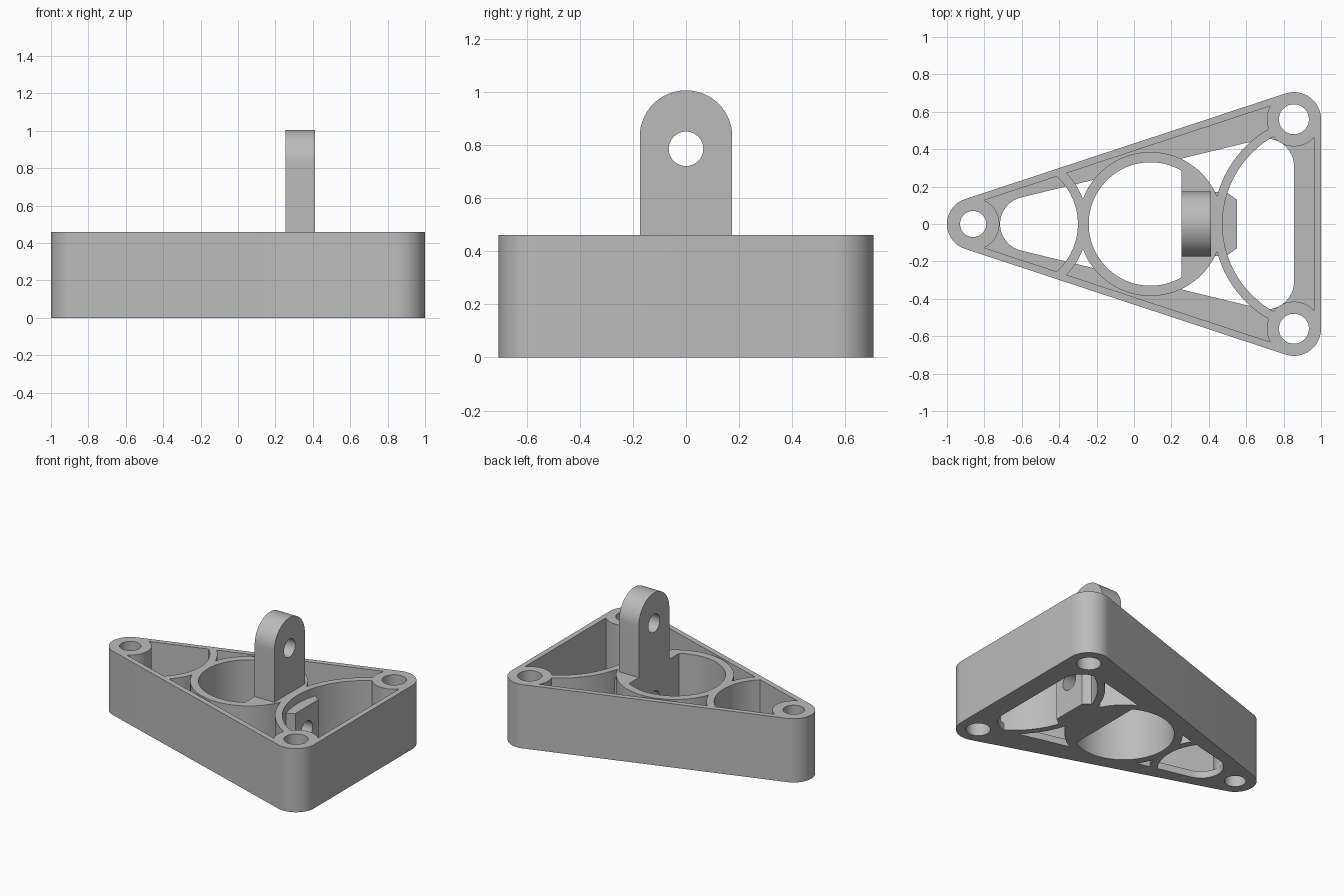
import bpy, bmesh
from math import sin, cos, radians, acos, degrees
from mathutils import Matrix
from mathutils.geometry import convex_hull_2d

if "Cube" in bpy.data.objects:
    bpy.data.objects.remove(bpy.data.objects["Cube"], do_unlink=True)

HEIGHT, FLOOR = 0.46, 0.05
LOW, HIGH = -0.1, 0.6          # cutter overshoot below and above the body
RING = (0.088, 0)
LUG_BACK, LUG_FRONT = 0.255, 0.412

grey = bpy.data.materials.new("light grey")
grey.use_nodes = True
grey.diffuse_color = (0.5, 0.5, 0.5, 1)
grey.node_tree.nodes["Principled BSDF"].inputs["Base Color"].default_value = (0.5, 0.5, 0.5, 1)


def arc(c, r, a0=0, a1=360, n=72):
    last = n if a1 - a0 == 360 else n - 1
    angles = [radians(a0 + (a1 - a0) * i / last) for i in range(n)]
    return [(c[0] + r * cos(a), c[1] + r * sin(a)) for a in angles]


def hull(circles):
    pts = [p for c, r in circles for p in arc(c, r)]
    return [pts[i] for i in convex_hull_2d(pts)]


def prism(name, pts, lo, hi, along_x=False):
    """Extrude an outline along z, or an outline in (y, z) along x."""
    bm = bmesh.new()
    face = bm.faces.new([bm.verts.new((x, y, lo)) for x, y in pts])
    top = bmesh.ops.extrude_face_region(bm, geom=[face])["geom"]
    verts = [g for g in top if isinstance(g, bmesh.types.BMVert)]
    bmesh.ops.translate(bm, verts=verts, vec=(0, 0, hi - lo))
    if along_x:
        turn = Matrix(((0, 0, 1, 0), (1, 0, 0, 0), (0, 1, 0, 0), (0, 0, 0, 1)))
        bm.transform(turn)
    bmesh.ops.recalc_face_normals(bm, faces=bm.faces)
    mesh = bpy.data.meshes.new(name)
    bm.to_mesh(mesh)
    bm.free()
    ob = bpy.data.objects.new(name, mesh)
    bpy.context.collection.objects.link(ob)
    mesh.materials.append(grey)
    return ob


def combine(target, tool, operation="DIFFERENCE"):
    bpy.context.view_layer.objects.active = target
    mod = target.modifiers.new("cut", "BOOLEAN")
    mod.operation, mod.solver, mod.object = operation, "EXACT", tool
    bpy.ops.object.modifier_apply(modifier=mod.name)
    bpy.data.objects.remove(tool, do_unlink=True)


def smooth(ob):
    bpy.ops.object.select_all(action="DESELECT")
    ob.select_set(True)
    bpy.context.view_layer.objects.active = ob
    bpy.ops.object.shade_smooth_by_angle(angle=radians(30))


# Rounded triangular body
corners = [((-0.86, 0), 0.14), ((0.855, 0.56), 0.145), ((0.855, -0.56), 0.145)]
body = prism("triangular_frame", hull(corners), 0, HEIGHT)

# Hollow: deep pocket inside the thin walls, plus a smaller window in the floor
void = prism("pocket_cutter", hull([(c, r - 0.038) for c, r in corners]), FLOOR, HIGH)
window = hull([((-0.57, 0), 0.146), ((0.709, 0.31), 0.146), ((0.709, -0.31), 0.146)])
combine(void, prism("window_cutter", window, LOW, 0.2), "UNION")

# Solid parts kept inside the hollow: corner bosses, ring, curved ribs, hole pad
for c, r in corners:
    combine(void, prism("corner_boss", arc(c, r), LOW - 0.1, HIGH + 0.1))
combine(void, prism("ring", arc(RING, 0.385, n=96), LOW - 0.1, HIGH + 0.1))
for cx, inner, outer, mid, half in ((1.01, 0.537, 0.585, 180, 65), (-0.64, 0.34, 0.39, 0, 55)):
    rib = arc((cx, 0), inner, mid - half, mid + half, 48)
    rib += arc((cx, 0), outer, mid - half, mid + half, 48)[::-1]
    combine(void, prism("curved_rib", rib, LOW - 0.1, HIGH + 0.1))
pad = [(0.4, -0.17), (0.495, -0.17), (0.55, -0.13), (0.55, 0.13), (0.495, 0.17), (0.4, 0.17)]
combine(void, prism("hole_pad", pad, LOW - 0.1, 0.4))
combine(body, void)

# Main bore with a flat side under the lug
flat = degrees(acos((LUG_BACK - RING[0]) / 0.33))
combine(body, prism("bore", arc(RING, 0.33, flat, 360 - flat, 96), LOW, HIGH))

# Vertical screw holes
for c, r in corners:
    combine(body, prism("screw_hole", arc(c, 0.07 if c[0] < 0 else 0.08, n=48), LOW, HIGH))

# Horizontal holes through the pad and the wide wall
axis = (0, HEIGHT / 2)
combine(body, prism("pad_hole", arc(axis, 0.065, n=48), 0.1, 0.7, True))
combine(body, prism("wall_hole", arc(axis, 0.104, n=48), 0.9, 1.1, True))
smooth(body)

# Upright lug with a round top and a cross hole
outline = arc((0, 0.831), 0.174, 0, 180, 48) + [(-0.174, HEIGHT), (0.174, HEIGHT)]
lug = prism("upright_lug", outline, LUG_BACK, LUG_FRONT, True)
combine(lug, prism("lug_hole", arc((0, 0.785), 0.065, n=48), 0.1, 0.6, True))
smooth(lug)
